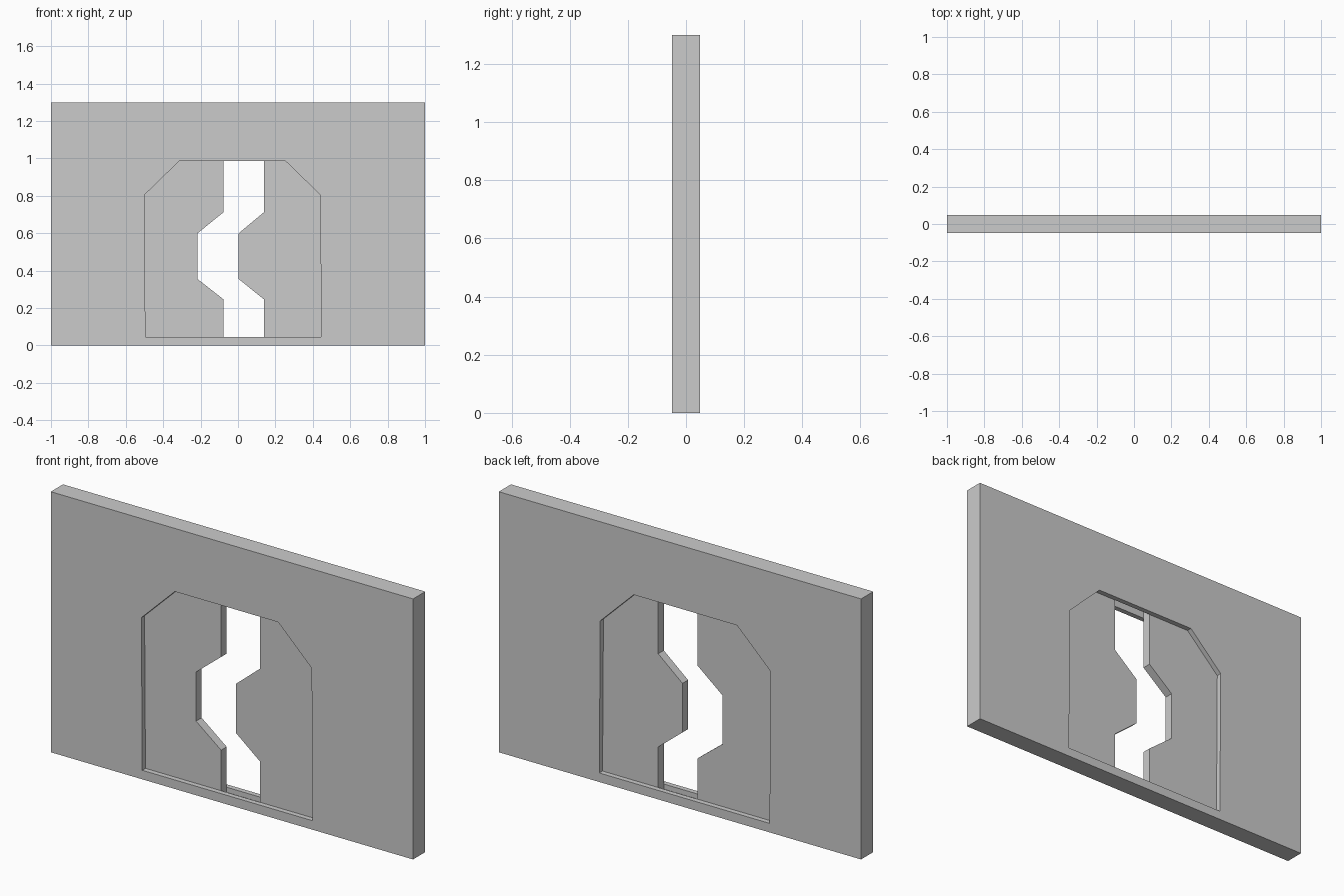
import bpy
import bmesh

if "Cube" in bpy.data.objects:
    bpy.data.objects.remove(bpy.data.objects["Cube"])

WALL_Y = 0.048   # half thickness of the wall
SLOT_Y = 0.0225  # half thickness of the sliding slot
DOOR_Y = 0.022   # half thickness of the doors


def prism(name, outline, half):
    """Extrude an x-z outline to +-half in y."""
    bm = bmesh.new()
    face = bm.faces.new([bm.verts.new((x, -half, z)) for x, z in outline])
    new = bmesh.ops.extrude_face_region(bm, geom=[face])["geom"]
    verts = [g for g in new if isinstance(g, bmesh.types.BMVert)]
    bmesh.ops.translate(bm, verts=verts, vec=(0, 2 * half, 0))
    bmesh.ops.recalc_face_normals(bm, faces=bm.faces)
    mesh = bpy.data.meshes.new(name)
    bm.to_mesh(mesh)
    bm.free()
    obj = bpy.data.objects.new(name, mesh)
    bpy.context.collection.objects.link(obj)
    return obj


def rect(x0, x1, z0, z1):
    return [(x0, z0), (x1, z0), (x1, z1), (x0, z1)]


def cut(obj, cutter):
    mod = obj.modifiers.new(cutter.name, "BOOLEAN")
    mod.operation = "DIFFERENCE"
    mod.solver = "EXACT"
    mod.object = cutter
    bpy.context.view_layer.objects.active = obj
    bpy.ops.object.modifier_apply(modifier=mod.name)
    bpy.data.objects.remove(cutter)


# Wall with chamfered doorway and inner slot the doors slide in
wall = prism("wall", rect(-1, 1, 0, 1.3), WALL_Y)
doorway = [(-0.495, 0.045), (0.445, 0.045), (0.44, 0.805),
           (0.255, 0.985), (-0.315, 0.985), (-0.5, 0.805)]
cut(wall, prism("doorway_cutter", doorway, 0.1))
cut(wall, prism("slot_cutter", rect(-0.6, 0.55, 0.02, 1.05), SLOT_Y))


# Interlocking doors share a stepped leading edge, part open
def door(name, back_x, edge_x, notch_x):
    bottom, top = 0.021, 1.04
    edge = [(edge_x, bottom), (edge_x, 0.247), (notch_x, 0.355),
            (notch_x, 0.6), (edge_x, 0.712), (edge_x, top)]
    prism(name, [(back_x, bottom)] + edge + [(back_x, top)], DOOR_Y)


door("left_door", -0.57, -0.078, -0.216)
door("right_door", 0.52, 0.138, 0.004)
